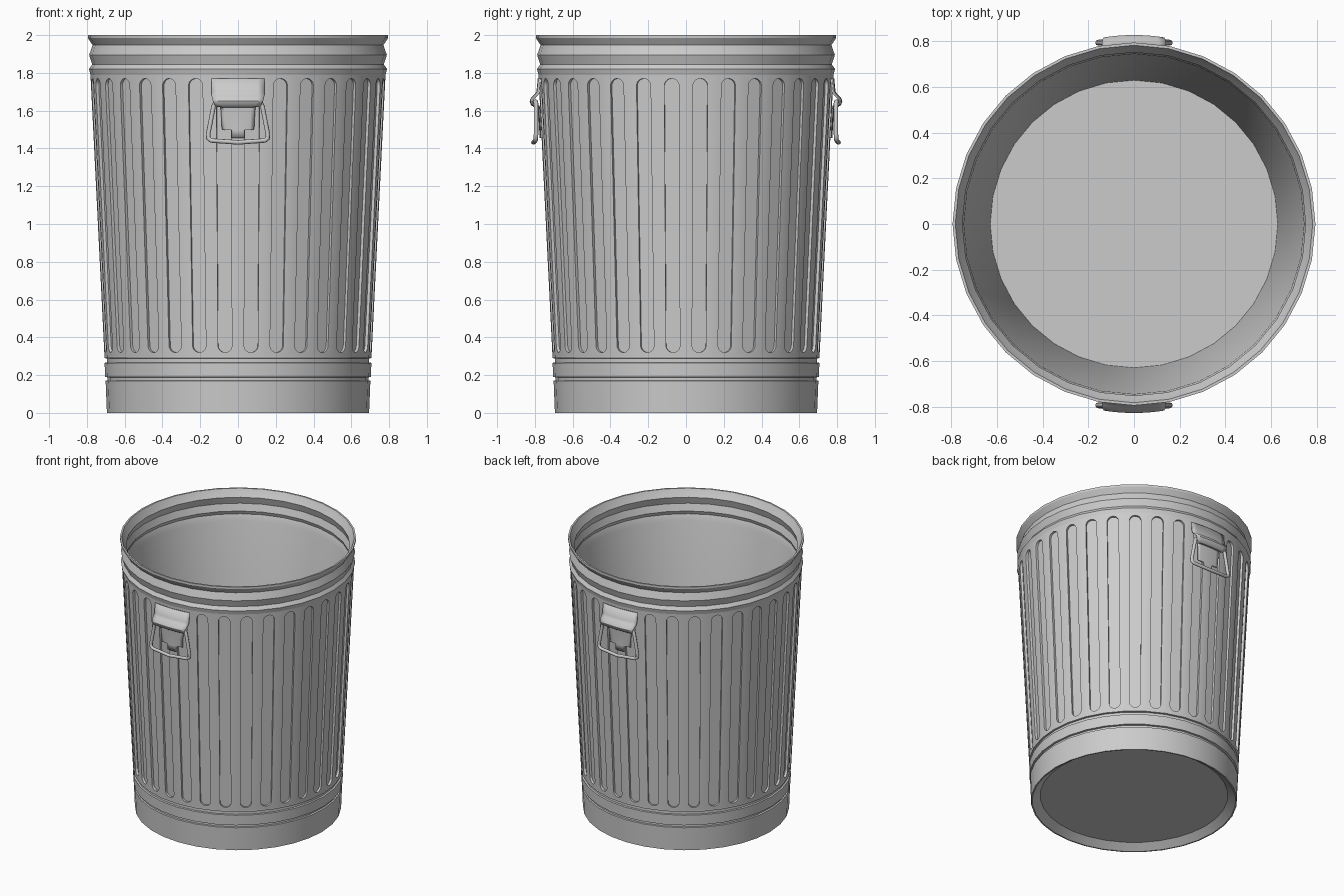
import bpy, bmesh, math
from mathutils import Vector

if "Cube" in bpy.data.objects:
    bpy.data.objects.remove(bpy.data.objects["Cube"])

N = 32
STEP = 2 * math.pi / N


def finish(name, bm, angle=30):
    bmesh.ops.remove_doubles(bm, verts=bm.verts, dist=0.0003)
    bmesh.ops.recalc_face_normals(bm, faces=bm.faces)
    me = bpy.data.meshes.new(name)
    bm.to_mesh(me)
    bm.free()
    ob = bpy.data.objects.new(name, me)
    bpy.context.collection.objects.link(ob)
    smooth(ob, angle)
    return ob


def smooth(ob, angle):
    bpy.ops.object.select_all(action='DESELECT')
    ob.select_set(True)
    bpy.context.view_layer.objects.active = ob
    bpy.ops.object.shade_smooth_by_angle(angle=math.radians(angle))


def revolve(bm, profile):
    rings = [[bm.verts.new((r * math.cos(i * STEP), r * math.sin(i * STEP), z))
              for i in range(N)] for r, z in profile]
    for a, b in zip(rings, rings[1:]):
        for i in range(N):
            j = (i + 1) % N
            bm.faces.new((a[i], a[j], b[j], b[i]))
    return rings


Z0, Z1, R0, R1 = 0.30, 1.79, 0.707, 0.781


def panel_point(k, u, z, depth=0.0):
    # point on flat side k, u sideways from its centre line
    r = (R0 + (R1 - R0) * (z - Z0) / (Z1 - Z0)) * math.cos(STEP / 2) - depth
    a = (k + 0.5) * STEP
    return Vector((r * math.cos(a) - u * math.sin(a), r * math.sin(a) + u * math.cos(a), z))


bm = bmesh.new()
# underside, foot and two grooves
lower = revolve(bm, [(0.632, 0.04), (0.685, 0.0), (0.694, 0.0), (0.701, 0.17), (0.690, 0.172),
                     (0.690, 0.188), (0.704, 0.19), (0.706, 0.265), (0.694, 0.267),
                     (0.694, 0.288), (0.707, 0.29), (R0, Z0)])
# corrugated rim, inside wall and floor
upper = revolve(bm, [(R1, Z1), (0.789, 1.82), (0.772, 1.845), (0.788, 1.895), (0.770, 1.947),
                     (0.795, 1.985), (0.795, 2.0), (0.783, 2.0), (0.776, 1.985), (0.752, 1.947),
                     (0.769, 1.895), (0.752, 1.845), (0.762, 1.82), (0.745, 1.775), (0.630, 0.05)])
bm.faces.new(lower[0])
bm.faces.new(upper[-1])

# fluted side: one recessed round-ended slot per flat side
ARC = 8
for k in range(N):
    half = []
    for i in range(ARC + 1):
        t = -math.pi / 2 + i * math.pi / 2 / ARC
        half.append((0.037 * math.cos(t), 0.357 + 0.037 * math.sin(t)))
    for i in range(ARC + 1):
        t = i * math.pi / 2 / ARC
        half.append((0.039 * math.cos(t), 1.731 + 0.039 * math.sin(t)))
    for s in (1, -1):
        w0, w1 = R0 * math.sin(STEP / 2) * s, R1 * math.sin(STEP / 2) * s
        outline = [(0, Z0)] + [(s * u, z) for u, z in half] + [(0, Z1), (w1, Z1), (w0, Z0)]
        bm.faces.new([bm.verts.new(panel_point(k, u, z)) for u, z in outline])
        for (ua, za), (ub, zb) in zip(half, half[1:]):
            bm.faces.new([bm.verts.new(panel_point(k, s * u, z, d)) for u, z, d in
                          ((ua, za, 0), (ub, zb, 0), (ub, zb, 0.016), (ua, za, 0.016))])
    loop = half + [(-u, z) for u, z in reversed(half[1:-1])]
    bm.faces.new([bm.verts.new(panel_point(k, u, z, 0.016)) for u, z in loop])
finish("can_body", bm)


def bracket(name, side):
    # curved plate with a rolled sleeve: rows of (z, half width, radius)
    rows = [(1.77, 0.14, 0.781), (1.70, 0.14, 0.788), (1.682, 0.14, 0.800), (1.668, 0.138, 0.816),
            (1.65, 0.132, 0.824), (1.632, 0.124, 0.818), (1.622, 0.11, 0.802), (1.625, 0.095, 0.783),
            (1.60, 0.09, 0.779), (1.50, 0.085, 0.773), (1.497, 0.035, 0.773), (1.455, 0.035, 0.771)]
    bm = bmesh.new()
    grid = []
    for z, w, r in rows:
        xs = [w * (i / 4 - 1) for i in range(9)]
        grid.append([bm.verts.new((x, side * math.sqrt(r * r - x * x), z)) for x in xs])
    for a, b in zip(grid, grid[1:]):
        for i in range(8):
            bm.faces.new((a[i], a[i + 1], b[i + 1], b[i]))
    ob = finish(name, bm, 40)
    mod = ob.modifiers.new("thickness", 'SOLIDIFY')
    mod.thickness = 0.008
    mod.offset = 0


def wire_handle(name, side):
    # bent wire loop hanging from the sleeve: (x, distance out, z)
    right = [(0.0, 0.803, 1.648), (0.105, 0.796, 1.648), (0.122, 0.794, 1.64), (0.13, 0.794, 1.62),
             (0.158, 0.794, 1.475), (0.157, 0.795, 1.453), (0.142, 0.797, 1.442), (0.0, 0.808, 1.432)]
    pts = right + [(-x, y, z) for x, y, z in reversed(right[1:-1])]
    cu = bpy.data.curves.new(name, 'CURVE')
    cu.dimensions = '3D'
    cu.bevel_depth = 0.012
    cu.bevel_resolution = 2
    sp = cu.splines.new('POLY')
    sp.points.add(len(pts) - 1)
    for p, (x, y, z) in zip(sp.points, pts):
        p.co = (x, side * y, z, 1)
    sp.use_cyclic_u = True
    ob = bpy.data.objects.new(name, cu)
    bpy.context.collection.objects.link(ob)


# front and back handles
for label, side in (("front", -1), ("back", 1)):
    bracket(label + "_handle_bracket", side)
    wire_handle(label + "_handle_wire", side)
